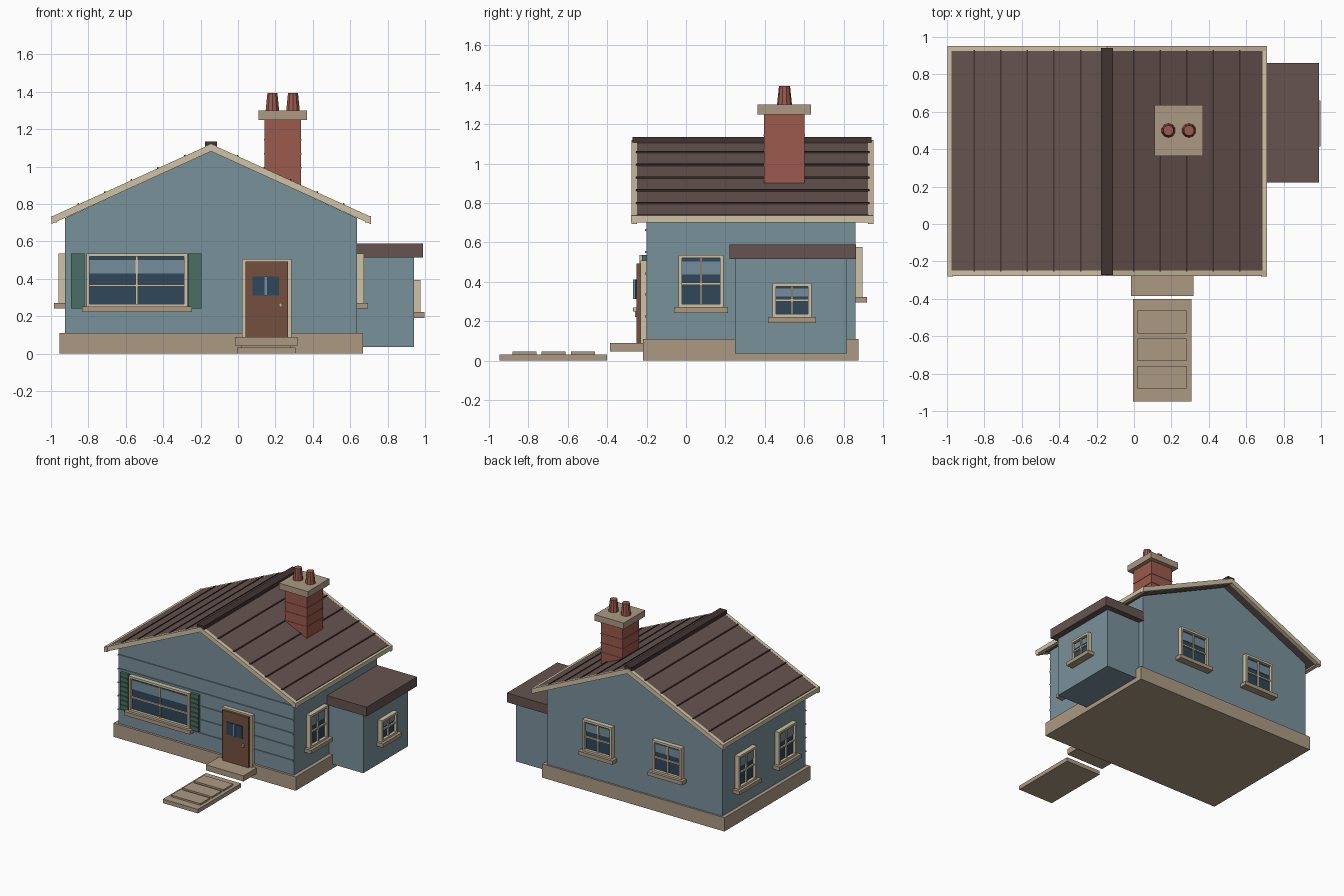
import bpy, bmesh, math
from mathutils import Matrix, Vector

cube = bpy.data.objects.get("Cube")
if cube:
    bpy.data.objects.remove(cube, do_unlink=True)


def material(name, rgb):
    lin = [(c / 255 / 12.92) if c < 11 else ((c / 255 + 0.055) / 1.055) ** 2.4 for c in rgb]
    m = bpy.data.materials.new(name)
    m.use_nodes = True
    m.diffuse_color = (*lin, 1)
    bsdf = m.node_tree.nodes["Principled BSDF"]
    bsdf.inputs["Base Color"].default_value = (*lin, 1)
    bsdf.inputs["Roughness"].default_value = 0.8
    return m


WALL = material("blue siding", (121, 145, 154))
STONE = material("tan stone", (172, 154, 132))
CREAM = material("cream trim", (208, 195, 165))
ROOF = material("brown roof", (102, 84, 80))
SEAM = material("dark roof seam", (66, 51, 50))
BRICK = material("red brick", (155, 90, 76))
DOOR = material("door wood", (116, 80, 62))
GREEN = material("green shutter", (74, 110, 98))
GLASS = material("dark glass", (46, 71, 90))
SHINE = material("pale glass", (116, 141, 156))


def finish(name, bm, mats, matrix=None):
    bmesh.ops.recalc_face_normals(bm, faces=bm.faces)
    if matrix:
        bm.transform(matrix)
    me = bpy.data.meshes.new(name)
    bm.to_mesh(me)
    bm.free()
    for m in mats:
        me.materials.append(m)
    ob = bpy.data.objects.new(name, me)
    bpy.context.collection.objects.link(ob)
    return ob


def boxes(name, parts, matrix=None):
    """One object from boxes given as (material, x range, y range, z range)."""
    bm = bmesh.new()
    mats = []
    for mat, xs, ys, zs in parts:
        if mat not in mats:
            mats.append(mat)
        lo, hi = Vector((xs[0], ys[0], zs[0])), Vector((xs[1], ys[1], zs[1]))
        place = Matrix.Translation((lo + hi) / 2) @ Matrix.Diagonal((*(hi - lo), 1))
        new = bmesh.ops.create_cube(bm, size=1, matrix=place)["verts"]
        for f in {f for v in new for f in v.link_faces}:
            f.material_index = mats.index(mat)
    return finish(name, bm, mats, matrix)


def prism(name, mat, profile, y0, y1):
    """Extrude an x-z profile along y."""
    bm = bmesh.new()
    face = bm.faces.new([bm.verts.new((x, y0, z)) for x, z in profile])
    out = bmesh.ops.extrude_face_region(bm, geom=[face])["geom"]
    bmesh.ops.translate(bm, vec=(0, y1 - y0, 0),
                        verts=[v for v in out if isinstance(v, bmesh.types.BMVert)])
    return finish(name, bm, [mat])


MID = -0.144          # ridge line in x
HALF = 0.781          # half width of the walls
FRONT, BACK = -0.2, 0.86
EAST, WEST = MID + HALF, MID - HALF
RIDGE, PITCH = 1.12, 0.455


def roof_z(d):
    return RIDGE - PITCH * d


# House body
boxes("foundation", [(STONE, (-0.955, 0.667), (-0.218, 0.875), (0, 0.11))])
boxes("walls", [(WALL, (WEST, EAST), (FRONT, BACK), (0.11, 0.725))])
prism("gable", WALL, [(WEST, 0.725), (EAST, 0.725), (MID, 1.085)], FRONT, BACK)
boxes("siding_boards", [(WALL, (WEST, EAST), (FRONT - 0.008, FRONT), (z - 0.005, z + 0.005))
                        for z in (0.225, 0.335, 0.443, 0.552, 0.663)])


# Main roof: slabs, seams, verge boards, eaves and ridge
def slope(d0, d1, top, depth):
    """Chevron profile over both slopes between two distances from the ridge."""
    right = [(d0, roof_z(d0) + top), (d1, roof_z(d1) + top)]
    under = [(d1, roof_z(d1) - depth), (d0, roof_z(d0) - depth)]
    return right + under


for side, s in (("left", 1), ("right", -1)):
    def mirrored(profile):
        return [(MID + s * d, z) for d, z in profile]
    prism(side + "_roof", ROOF, mirrored(slope(0, 0.832, 0, 0.032)), -0.252, 0.928)
    for k in range(1, 6):
        d = 0.142 * k
        prism(f"{side}_roof_seam_{k}", SEAM, mirrored(slope(d - 0.004, d + 0.004, 0.007, 0.01)),
              -0.255, 0.931)
    for end, y in (("front", -0.277), ("back", 0.924)):
        prism(f"{side}_{end}_verge", CREAM, mirrored(slope(0, 0.854, 0.001, 0.038)), y, y + 0.028)
    xs = sorted((MID + s * 0.824, MID + s * 0.854))
    boxes(side + "_eave_board", [(CREAM, xs, (-0.28, 0.953), (0.702, 0.736))])
boxes("ridge_cap", [(SEAM, (MID - 0.032, MID + 0.032), (-0.272, 0.942), (1.1, 1.135))])

# Chimney
boxes("chimney", [(BRICK, (0.142, 0.336), (0.397, 0.602), (0.88, 1.25))])
boxes("chimney_courses", [(BRICK, (0.139, 0.339), (0.394, 0.605), (z, z + 0.007))
                          for z in (0.99, 1.065, 1.14)])
boxes("chimney_cap", [(STONE, (0.11, 0.368), (0.363, 0.635), (1.25, 1.3))])
for i, x in enumerate((0.184, 0.294)):
    bm = bmesh.new()
    bmesh.ops.create_cone(bm, cap_ends=True, segments=10, radius1=0.038, radius2=0.028, depth=0.095,
                          matrix=Matrix.Translation((x, 0.5, 1.347)))
    finish(f"chimney_pot_{i + 1}", bm, [BRICK])

# Side annex
boxes("annex_walls", [(WALL, (EAST - 0.02, 0.94), (0.25, 0.817), (0.035, 0.52))])
boxes("annex_roof", [(ROOF, (EAST - 0.01, 0.99), (0.222, 0.862), (0.515, 0.59))])


# Windows, built facing -y around the wall point and turned to their wall
def window(name, at, turn, w, z0, z1, bar_z=0.5):
    a, b, h = w / 2, 0.017, z1 - z0
    g0, g1 = z0 + b, z1 - b
    bar = z0 + h * bar_z
    parts = [(GLASS, (-a + b, a - b), (-0.014, 0.005), (g0, g1)),
             (SHINE, (-a + b, a - b), (-0.018, -0.014), (g1 - 0.36 * (g1 - g0), g1 - 0.07 * (g1 - g0))),
             (CREAM, (-0.006, 0.006), (-0.026, 0), (g0, g1)),
             (CREAM, (-a + b, a - b), (-0.026, 0), (bar - 0.006, bar + 0.006)),
             (CREAM, (-a, a), (-0.036, 0.005), (g1, z1)),
             (CREAM, (-a, a), (-0.036, 0.005), (z0, g0)),
             (STONE, (-a - 0.024, a + 0.024), (-0.058, 0.005), (z0 - 0.028, z0 + 0.002))]
    for s in (-1, 1):
        xs = sorted((s * a, s * (a - b)))
        parts.append((CREAM, xs, (-0.036, 0.005), (z0, z1)))
    place = Matrix.Translation((*at, 0)) @ Matrix.Rotation(math.radians(turn), 4, "Z")
    boxes(name, parts, place)


window("picture_window", (-0.541, FRONT), 0, 0.54, 0.25, 0.536, 0.4)
window("side_window", (EAST, 0.076), 90, 0.228, 0.27, 0.537, 0.45)
window("annex_window", (0.94, 0.538), 90, 0.197, 0.22, 0.394)
for i, y in enumerate((0.076, 0.585)):
    window(f"far_side_window_{i + 1}", (WEST, y), -90, 0.228, 0.27, 0.537, 0.45)
for i, s in enumerate((-1, 1)):
    window(f"back_window_{i + 1}", (MID + s * 0.31, BACK), 180, 0.26, 0.322, 0.577, 0.45)

# Shutters with raised slats
for side, x in (("left", -0.232), ("right", -0.857)):
    parts = [(GREEN, (x - 0.036, x + 0.036), (-0.224, FRONT), (0.242, 0.537))]
    for k in range(7):
        z = 0.278 + k * 0.037
        parts.append((GREEN, (x - 0.03, x + 0.03), (-0.232, -0.22), (z - 0.005, z + 0.005)))
    boxes(side + "_shutter", parts)

# Front door
boxes("door_frame", [(CREAM, (0.021, 0.042), (-0.232, FRONT), (0.088, 0.507)),
                     (CREAM, (0.265, 0.286), (-0.232, FRONT), (0.088, 0.507)),
                     (CREAM, (0.021, 0.286), (-0.232, FRONT), (0.492, 0.507))])
boxes("door", [(DOOR, (0.039, 0.268), (-0.252, FRONT), (0.088, 0.494))])
boxes("door_window", [(GLASS, (0.078, 0.218), (-0.26, -0.25), (0.312, 0.412)),
                      (SHINE, (0.141, 0.155), (-0.268, -0.25), (0.312, 0.412))])
boxes("door_handle", [(CREAM, (0.218, 0.234), (-0.27, -0.25), (0.25, 0.27))])

# Step and garden path
boxes("door_step", [(STONE, (-0.016, 0.318), (-0.385, -0.21), (0.045, 0.09))])
boxes("path", [(STONE, (-0.005, 0.307), (-0.948, -0.4), (0, 0.032))])
boxes("path_slabs", [(STONE, (0.02, 0.28), (y, y + 0.122), (0.03, 0.045))
                     for y in (-0.88, -0.733, -0.585)])
